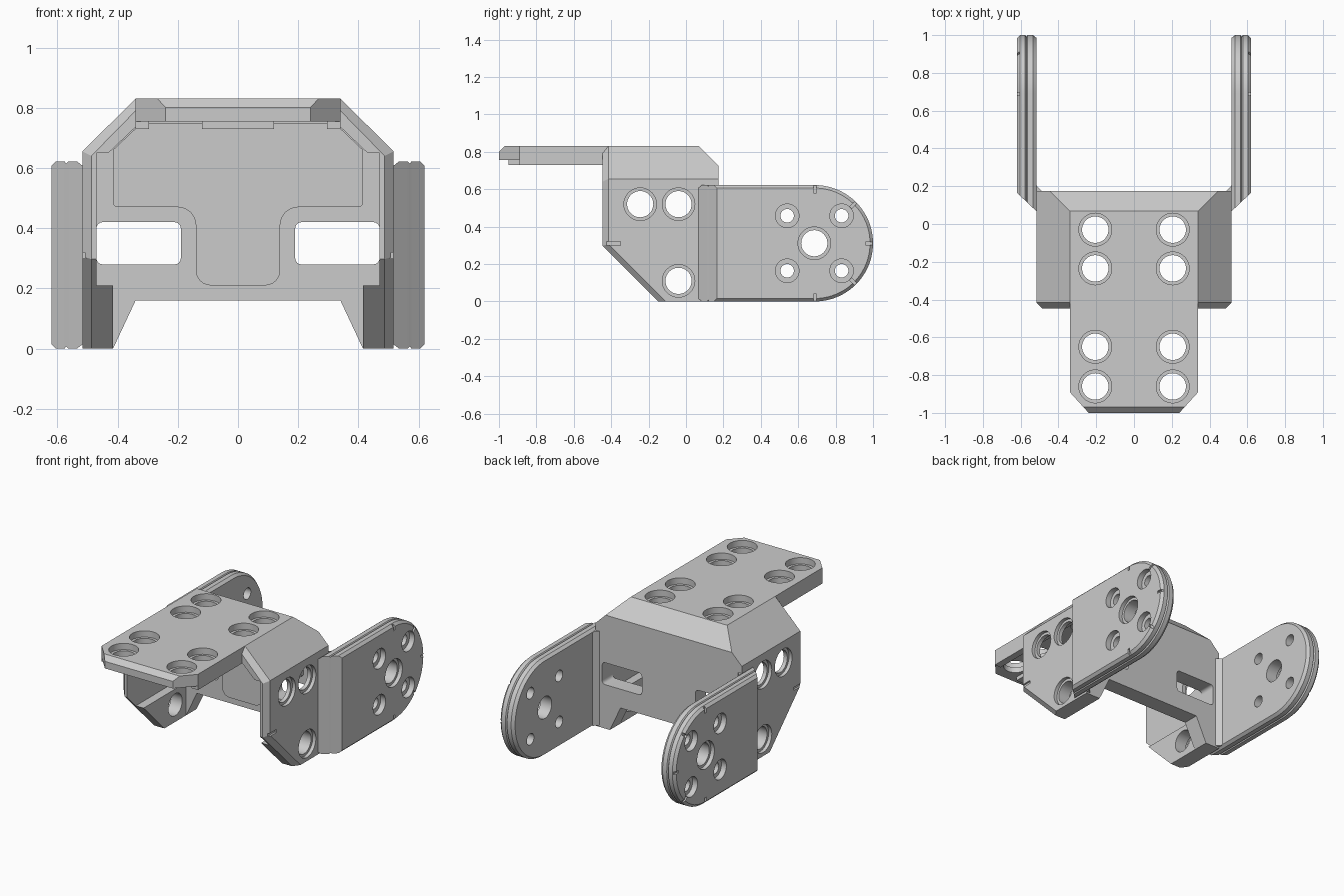
import bpy, bmesh, math
from mathutils import Vector

if "Cube" in bpy.data.objects:
    bpy.data.objects.remove(bpy.data.objects["Cube"])


def loft(name, rings):
    # Solid through rings of equal point count, capped at both ends
    bm = bmesh.new()
    vs = [[bm.verts.new(p) for p in r] for r in rings]
    n = len(vs[0])
    for a, b in zip(vs, vs[1:]):
        for i in range(n):
            j = (i + 1) % n
            bm.faces.new((a[i], a[j], b[j], b[i]))
    bm.faces.new(vs[0][::-1])
    bm.faces.new(vs[-1])
    bmesh.ops.recalc_face_normals(bm, faces=bm.faces)
    me = bpy.data.meshes.new(name)
    bm.to_mesh(me)
    bm.free()
    ob = bpy.data.objects.new(name, me)
    bpy.context.collection.objects.link(ob)
    return ob


def put(axis, t, pts):
    # Place a 2D outline in the plane across the axis at t
    return [Vector((t, a, b) if axis == 'x' else (a, t, b) if axis == 'y' else (a, b, t))
            for a, b in pts]


def prism(name, axis, pts, lo, hi):
    return loft(name, [put(axis, lo, pts), put(axis, hi, pts)])


def rect(a0, a1, b0, b1, r=0.0):
    if not r:
        return [(a0, b0), (a1, b0), (a1, b1), (a0, b1)]
    out = []
    for k, (a, b) in enumerate(rect(a0 + r, a1 - r, b0 + r, b1 - r)):
        for i in range(5):
            t = math.pi * (1 + k / 2 + i / 8)
            out.append((a + r * math.cos(t), b + r * math.sin(t)))
    return out


def circle(c, r, n=40):
    return [(c[0] + r * math.cos(math.tau * i / n), c[1] + r * math.sin(math.tau * i / n))
            for i in range(n)]


def cut(ob, cutters):
    for c in cutters:
        m = ob.modifiers.new('cut', 'BOOLEAN')
        m.operation, m.solver, m.object = 'DIFFERENCE', 'EXACT', c
        c.hide_render = True
        bpy.context.view_layer.objects.active = ob
        bpy.ops.object.modifier_apply(modifier=m.name)
        bpy.data.objects.remove(c)


def bore(axis, c, R, r, start, step, end):
    # Counterbored hole cutter
    return loft('bore', [put(axis, t, circle(c, q))
                         for t, q in ((start, R), (step, R), (step, r), (end, r))])


def mirrored(pts):
    return pts + [(-a, b) for a, b in reversed(pts)]


def back_wedge():
    return prism('wedge', 'x', [(-0.03, 0.93), (0.4, 0.93), (0.4, 0.50)], -0.8, 0.8)


def deck_bores(ys):
    return [bore('z', (s * 0.205, y), 0.087, 0.07, 0.9, 0.79, 0.6) for s in (1, -1) for y in ys]


# Folded body shell: two cheeks, sloped shoulders and roof
def arch(o, top_x, top_z, sh):
    outer = [(o, 0), (o, sh), (top_x, top_z)]
    inner = [(0.32, 0.755), (0.43, 0.65), (0.47, 0.65), (0.47, 0)]
    return mirrored(outer) + [(-a, b) for a, b in reversed(inner)] + inner


shell = loft('body_shell', [put('y', -0.447, arch(0.487, 0.34, 0.79, 0.64)),
                            put('y', -0.415, arch(0.517, 0.34, 0.83, 0.655)),
                            put('y', 0.175, arch(0.517, 0.34, 0.83, 0.655))])


# Diagonal lower front corner, with an edge chamfer on the outside
def corner(d):
    return [(-0.75 + d, 0.6 + d), (-0.05 + d, -0.1 + d), (-0.75, -0.1)]


cut(shell, [back_wedge(),
            loft('corner', [put('x', x, corner(d)) for x, d in
                            ((-0.6, 0.08), (-0.487, 0.0), (0.487, 0.0), (0.6, 0.08))])])
cut(shell, deck_bores((-0.03, -0.235)))
for s in (1, -1):
    cut(shell, [bore('x', c, 0.087, 0.07, s * 0.6, s * 0.495, s * 0.38)
                for c in ((-0.245, 0.52), (-0.04, 0.52), (-0.04, 0.11))])
    cut(shell, [prism('notch', 'x', rect(-0.425, -0.35, 0.3, 0.32), s * 0.505, s * 0.6)])

# Front platform
deck = prism('deck_plate', 'z', mirrored([(0.24, -1), (0.34, -0.89), (0.34, -0.415)]), 0.755, 0.83)
cut(deck, [prism('edge', 'x', [(-1.03, 0.77), (-1.03, 0.9), (-0.9, 0.9)], -0.8, 0.8)])
cut(deck, deck_bores((-0.65, -0.86)))

# Ribs under the platform
for nm, a, b, y in (('left', -0.34, -0.295, -0.89), ('centre', -0.12, 0.12, -0.95),
                    ('right', 0.295, 0.34, -0.89)):
    prism('deck_rib_' + nm, 'z', rect(a, b, y, 0.07), 0.73, 0.755)

# Rear wall with two windows
wall = prism('rear_wall', 'y', mirrored([(0.34, 0.16), (0.415, 0), (0.47, 0), (0.47, 0.65),
                                         (0.43, 0.65), (0.32, 0.755)]), 0.07, 0.175)
cut(wall, [back_wedge()])
cut(wall, [prism('window', 'y', rect(*sorted((s * 0.19, s * 0.47)), 0.28, 0.42, 0.02), 0, 0.4)
           for s in (1, -1)])


# Raised T-shaped pad on the wall front
def fillet(cx, cz, r, t0, t1):
    return [(cx + r * math.cos(math.radians(t0 + (t1 - t0) * i / 6)),
             cz + r * math.sin(math.radians(t0 + (t1 - t0) * i / 6))) for i in range(7)]


prism('wall_pad', 'y', mirrored(fillet(0.09, 0.26, 0.05, -90, 0) + fillet(0.2, 0.41, 0.06, 180, 90)
                                + [(0.405, 0.47), (0.415, 0.48), (0.415, 0.66), (0.32, 0.75)]),
      0.042, 0.07)


# Rounded arm outline, inset by d, starting at y0
def arm_outline(d, y0):
    r = 0.311 - d
    return [(y0, 0.311 - r)] + [(0.689 + r * math.sin(t), 0.311 - r * math.cos(t))
                                for t in (math.pi * i / 40 for i in range(41))] + [(y0, 0.311 + r)]


for s, nm in ((1, 'right'), (-1, 'left')):
    # Lower cheek boss
    boss = prism('cheek_boss_' + nm, 'x', [(-0.15, 0), (0.07, 0), (0.07, 0.21), (-0.36, 0.21)],
                 s * 0.415, s * 0.47)
    cut(boss, [prism('hole', 'x', circle((-0.04, 0.11), 0.07), s * 0.3, s * 0.6)])
    # Inside corner gusset between wall and arm
    prism('corner_gusset_' + nm, 'z', [(s * 0.49, 0.175), (s * 0.517, 0.175), (s * 0.517, 0.205)],
          0.01, 0.61)
    # Hinge arm with a grooved, chamfered rim
    layers = ((0.517, 0.014, 0.068), (0.535, 0, 0.085), (0.564, 0, 0.112), (0.57, 0.008, 0.118),
              (0.576, 0, 0.124), (0.604, 0, 0.15), (0.62, 0.016, 0.165))
    arm = loft('hinge_arm_' + nm, [put('x', s * x, arm_outline(d, y)) for x, d, y in layers])
    cut(arm, [bore('x', (0.686, 0.311), 0.087, 0.07, s * 0.7, s * 0.595, s * 0.4)])
    cut(arm, [bore('x', (y, z), 0.063, 0.036, s * 0.7, s * 0.585, s * 0.4)
              for y in (0.541, 0.832) for z in (0.164, 0.458)])
    # Index notches round the rim
    for k in range(-2, 3):
        t = math.radians(45 * k)
        u = Vector((0, math.cos(t), math.sin(t)))
        w = Vector((0, -u.z, u.y)) * 0.008
        c = Vector((0, 0.689, 0.311))
        pts = [c + u * 0.27 - w, c + u * 0.33 - w, c + u * 0.33 + w, c + u * 0.27 + w]
        cut(arm, [loft('notch', [[p + Vector((s * x, 0, 0)) for p in pts] for x in (0.607, 0.7)])])

# Smooth the round walls, keep edges sharp
bpy.ops.object.select_all(action='DESELECT')
for ob in bpy.context.scene.objects:
    ob.select_set(True)
    bpy.context.view_layer.objects.active = ob
bpy.ops.object.shade_smooth_by_angle(angle=math.radians(25))
